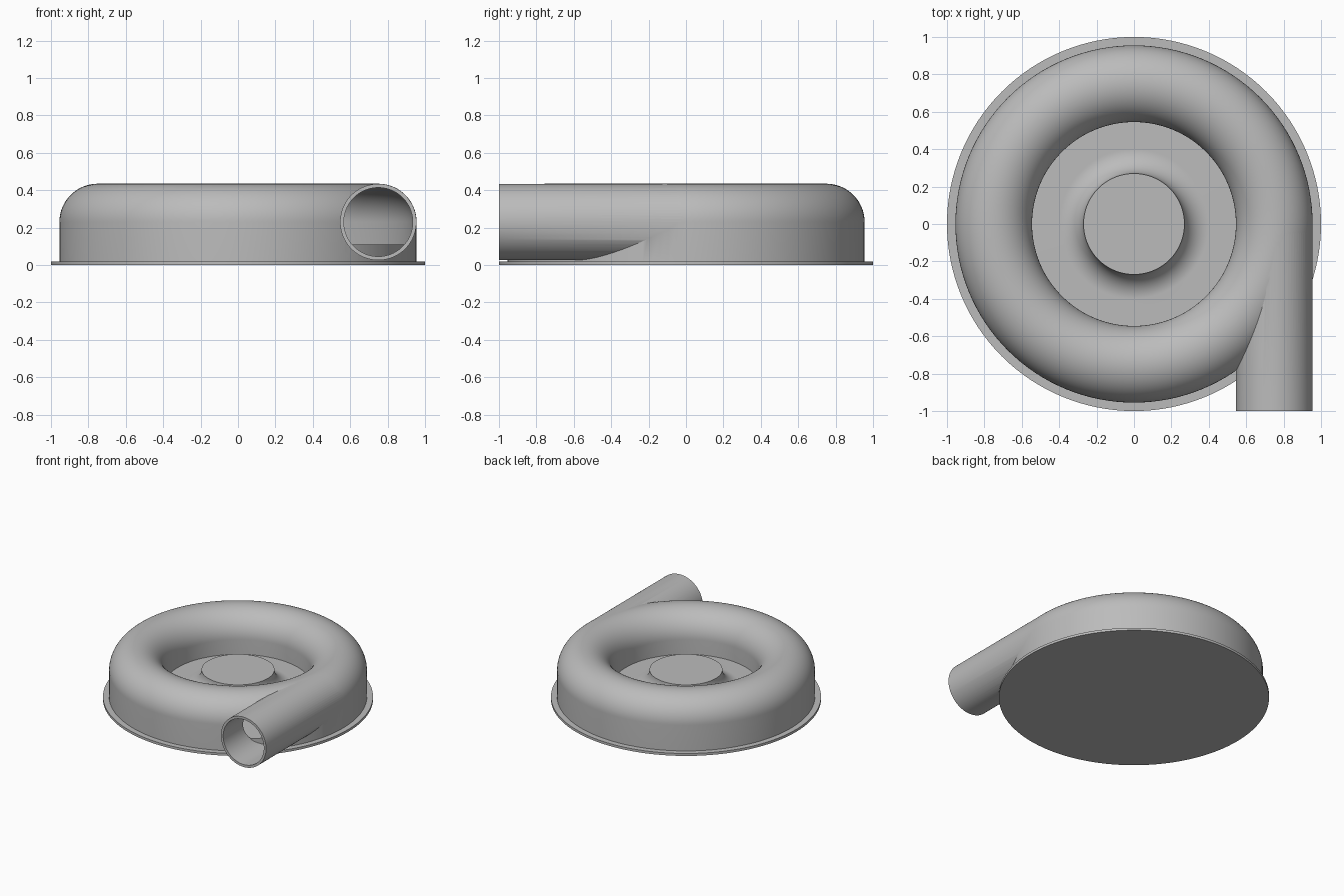
import bpy, bmesh
from math import sin, cos, pi, radians
from mathutils import Matrix, Vector

cube = bpy.data.objects.get("Cube")
if cube:
    bpy.data.objects.remove(cube, do_unlink=True)

grey = bpy.data.materials.new("housing_grey")
grey.use_nodes = True
colour = (0.5, 0.5, 0.5, 1)
grey.diffuse_color = colour
grey.node_tree.nodes["Principled BSDF"].inputs["Base Color"].default_value = colour

RING_R, AXIS_Z = 0.75, 0.23      # centre line of the round duct
DUCT_R, WALL = 0.205, 0.02
SEGMENTS = 128


def finish(name, bm):
    bmesh.ops.recalc_face_normals(bm, faces=bm.faces)
    mesh = bpy.data.meshes.new(name)
    bm.to_mesh(mesh)
    bm.free()
    mesh.materials.append(grey)
    obj = bpy.data.objects.new(name, mesh)
    bpy.context.collection.objects.link(obj)
    return obj


def arc(cx, cz, r, start, end, steps=24):
    angles = [radians(start + (end - start) * i / steps) for i in range(steps + 1)]
    return [(cx + r * cos(a), cz + r * sin(a)) for a in angles]


def revolve(name, profile, closed=False):
    """Spin a radius/height profile around the z axis."""
    bm = bmesh.new()
    verts = [bm.verts.new((r, 0, z)) for r, z in profile]
    pairs = list(zip(verts, verts[1:]))
    if closed:
        pairs.append((verts[-1], verts[0]))
    edges = [bm.edges.new(p) for p in pairs]
    bmesh.ops.spin(bm, geom=verts + edges, axis=(0, 0, 1), cent=(0, 0, 0),
                   angle=2 * pi, steps=SEGMENTS, use_merge=True)
    bmesh.ops.remove_doubles(bm, verts=bm.verts, dist=0.0001)
    return finish(name, bm)


def duct_ring(name, r, bottom):
    """Half-round top on straight walls."""
    profile = [(RING_R + r, bottom)] + arc(RING_R, AXIS_Z, r, 0, 180, 40)
    return revolve(name, profile + [(RING_R - r, bottom)], closed=True)


def pipe(name, r, y0, y1):
    bm = bmesh.new()
    place = Matrix.Translation(Vector((RING_R, (y0 + y1) / 2, AXIS_Z))) @ Matrix.Rotation(pi / 2, 4, "X")
    bmesh.ops.create_cone(bm, cap_ends=True, segments=80, radius1=r, radius2=r,
                          depth=y1 - y0, matrix=place)
    return finish(name, bm)


def combine(target, other, operation):
    mod = target.modifiers.new(operation, "BOOLEAN")
    mod.operation, mod.solver, mod.object = operation, "EXACT", other
    bpy.context.view_layer.objects.active = target
    bpy.ops.object.modifier_apply(modifier=mod.name)
    bpy.data.objects.remove(other, do_unlink=True)


# Hollow ring housing with its tangent outlet pipe
housing = duct_ring("housing", DUCT_R, 0.01)
combine(housing, pipe("outlet", DUCT_R - 0.001, -1, 0), "UNION")
combine(housing, duct_ring("ring_cavity", DUCT_R - WALL, 0.05), "DIFFERENCE")
combine(housing, pipe("outlet_bore", DUCT_R - WALL - 0.001, -1.1, 0), "DIFFERENCE")

# Raised floor with a flared central hub
hub = [(0, 0.24)] + arc(0.4, 0.24, 0.13, 180, 270) + [(0.94, 0.11), (0.94, 0.01), (0, 0.01)]
floor = revolve("floor_and_hub", hub)

# Thin base plate
base = revolve("base_plate", [(0, 0.02), (1, 0.02), (1, 0), (0, 0)])

# Smooth curves, crisp edges
for obj in (housing, floor, base):
    bpy.ops.object.select_all(action="DESELECT")
    obj.select_set(True)
    bpy.context.view_layer.objects.active = obj
    bpy.ops.object.shade_smooth_by_angle(angle=radians(30))
